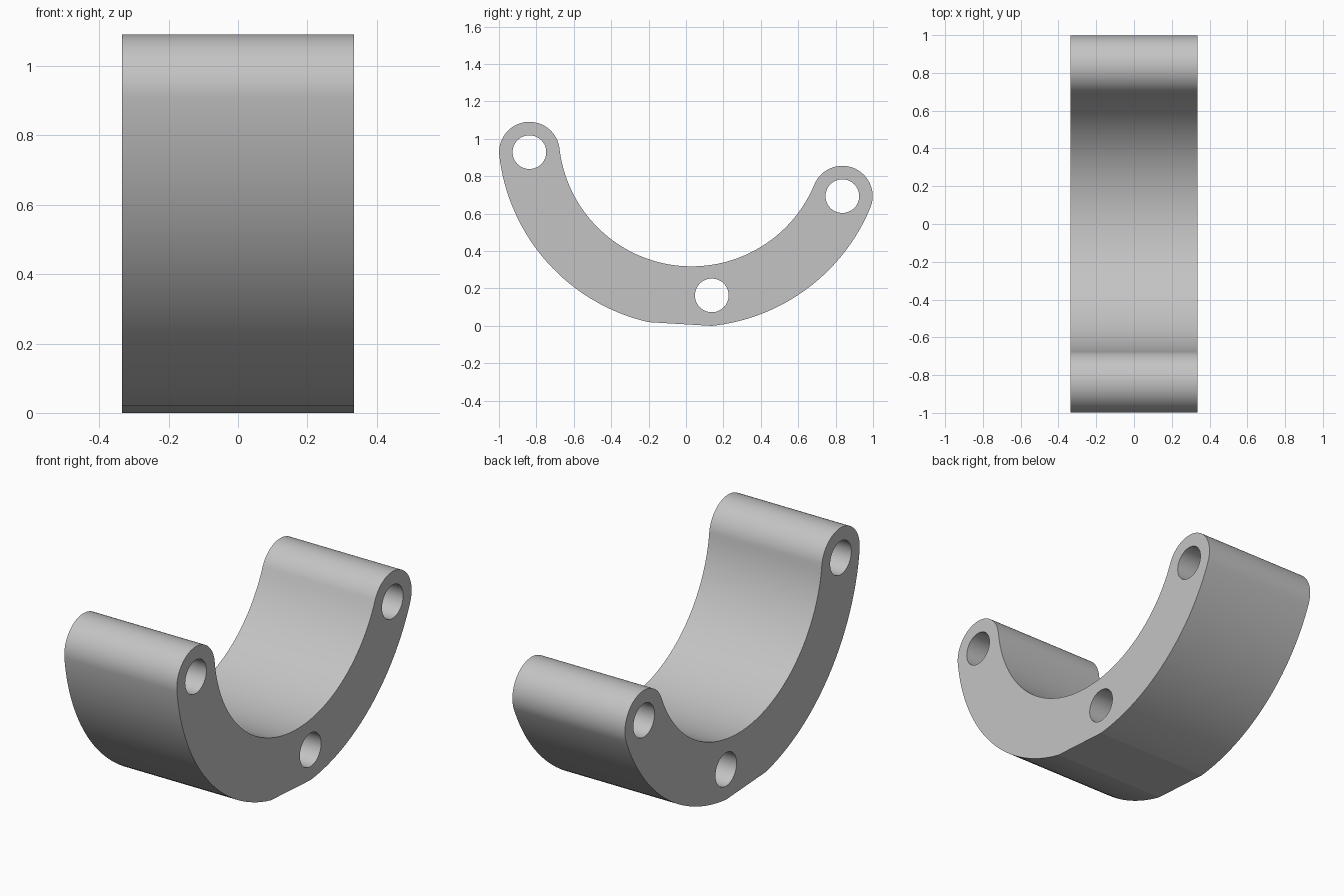
import bpy
import bmesh
from math import cos, sin, radians

cube = bpy.data.objects.get("Cube")
if cube:
    bpy.data.objects.remove(cube, do_unlink=True)

HALF_WIDTH = 0.335
CENTRE = (0.03, 1.029)      # centre of the curved body in (y, z)
MID_R, CAP_R, HOLE_R = 0.873, 0.162, 0.09
FRONT, BACK, PIN = -173.4, -22.6, -82.9    # hole angles around the centre
FLAT_START, FLAT_END = -102.8, -84.0       # flat on the underside


def polar(centre, radius, degrees):
    a = radians(degrees)
    return (centre[0] + radius * cos(a), centre[1] + radius * sin(a))


def arc(centre, radius, start, end, steps):
    return [polar(centre, radius, start + (end - start) * i / steps)
            for i in range(steps + 1)]


def add_loop(bm, points):
    verts = [bm.verts.new((-HALF_WIDTH, y, z)) for y, z in points]
    return [bm.edges.new((v, verts[i - 1])) for i, v in enumerate(verts)]


front_hole, back_hole, pin_hole = (polar(CENTRE, MID_R, a) for a in (FRONT, BACK, PIN))

# Outline: outer arcs with a flat between, rounded ends, inner arc
outline = arc(CENTRE, MID_R + CAP_R, FRONT, FLAT_START, 32)
outline += arc(CENTRE, MID_R + CAP_R, FLAT_END, BACK, 32)
outline += arc(back_hole, CAP_R, BACK, BACK + 180, 40)[1:]
outline += arc(CENTRE, MID_R - CAP_R, BACK, FRONT, 64)[1:]
outline += arc(front_hole, CAP_R, FRONT + 180, FRONT + 360, 40)[1:-1]

# Side face with three holes, extruded across the width
bm = bmesh.new()
edges = add_loop(bm, outline)
for hole in (front_hole, back_hole, pin_hole):
    edges += add_loop(bm, arc(hole, HOLE_R, 0, 360, 72)[:-1])
bmesh.ops.triangle_fill(bm, edges=edges, use_beauty=True, use_dissolve=False)
result = bmesh.ops.extrude_face_region(bm, geom=bm.faces[:], use_keep_orig=True)
moved = [g for g in result["geom"] if isinstance(g, bmesh.types.BMVert)]
bmesh.ops.translate(bm, verts=moved, vec=(2 * HALF_WIDTH, 0, 0))
bmesh.ops.recalc_face_normals(bm, faces=bm.faces[:])
mesh = bpy.data.meshes.new("curved_bracket")
bm.to_mesh(mesh)
bm.free()

bracket = bpy.data.objects.new("curved_bracket", mesh)
bpy.context.collection.objects.link(bracket)

# Plain grey material
grey = bpy.data.materials.new("grey")
grey.use_nodes = True
colour = (0.55, 0.55, 0.55, 1)
grey.diffuse_color = colour
grey.node_tree.nodes["Principled BSDF"].inputs["Base Color"].default_value = colour
mesh.materials.append(grey)

# Smooth curves, sharp rims and flat edges
bpy.ops.object.select_all(action="DESELECT")
bracket.select_set(True)
bpy.context.view_layer.objects.active = bracket
bpy.ops.object.shade_smooth_by_angle(angle=radians(7))
